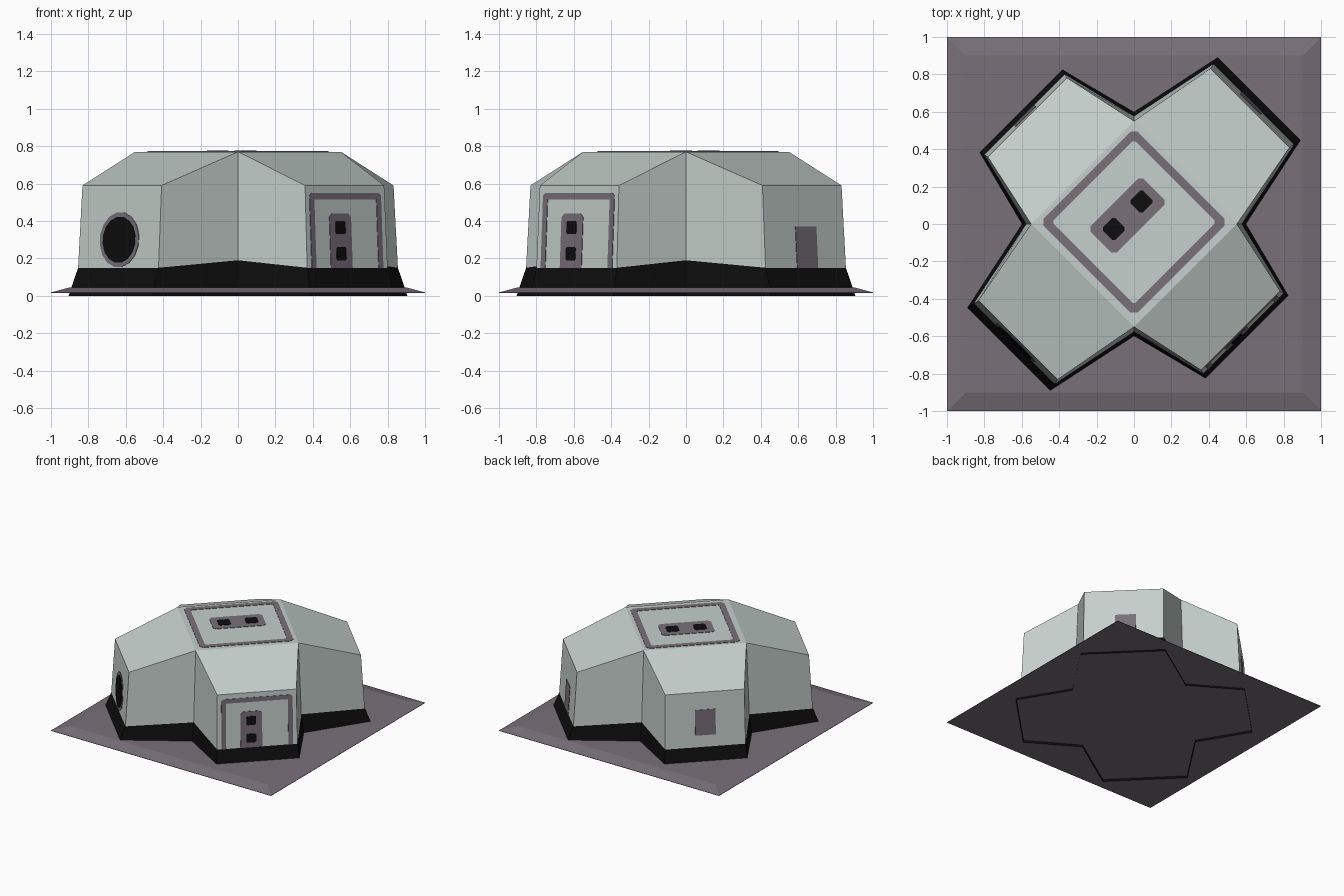
import bpy
import math

if "Cube" in bpy.data.objects:
    bpy.data.objects.remove(bpy.data.objects["Cube"])


def material(name, rgb):
    m = bpy.data.materials.new(name)
    m.diffuse_color = (*rgb, 1)
    m.use_nodes = True
    m.node_tree.nodes["Principled BSDF"].inputs["Base Color"].default_value = m.diffuse_color
    return m


WALL = material("pale grey green", (0.56, 0.63, 0.60))
TRIM = material("purple grey", (0.19, 0.16, 0.19))
BLACK = material("near black", (0.004, 0.004, 0.004))


def make(name, verts, faces, mat):
    me = bpy.data.meshes.new(name)
    me.from_pydata(verts, [], faces)
    me.materials.append(mat)
    me.update()
    ob = bpy.data.objects.new(name, me)
    bpy.context.collection.objects.link(ob)
    return ob


def polar(angle, along, side, z):
    a = math.radians(angle)
    c, s = math.cos(a), math.sin(a)
    return (along * c - side * s, along * s + side * c, z)


# Cross-shaped outline: four diagonal arms with a notch point between each pair
def cross(long_d, short_d, half_w, arm_z, notch_r, notch_z):
    pts = []
    for k in range(4):
        a = 45 + 90 * k
        d = short_d if k % 2 else long_d
        pts += [polar(a, d, -half_w, arm_z), polar(a, d, half_w, arm_z),
                polar(a + 45, notch_r, 0, notch_z)]
    return pts


def walls(rings):
    n = len(rings[0])
    verts = [p for r in rings for p in r]
    faces = [(j * n + i, j * n + (i + 1) % n, (j + 1) * n + (i + 1) % n, (j + 1) * n + i)
             for j in range(len(rings) - 1) for i in range(n)]
    return verts, faces


# Ground slab with sloping rim
def square(h, z):
    return [(-h, -h, z), (h, -h, z), (h, h, z), (-h, h, z)]


v, f = walls([square(1, 0.015), square(1, 0.018), square(0.9, 0.045)])
make("ground_slab", v, f + [(3, 2, 1, 0), (8, 9, 10, 11)], TRIM)

# Black flared skirt and the shell above it
sill = cross(0.905, 0.827, 0.304, 0.15, 0.575, 0.19)
v, f = walls([cross(0.96, 0.866, 0.32, 0.0, 0.605, 0.0),
              cross(0.945, 0.852, 0.312, 0.05, 0.597, 0.05), sill])
make("foundation_skirt", v, f, BLACK)

v, f = walls([sill, cross(0.877, 0.806, 0.299, 0.59, 0.55, 0.77)])
f += [tuple(12 + (3 * k + o) % 12 for o in (-1, 0, 1, 2)) for k in range(4)]  # arm roofs
f.append((14, 17, 20, 23))                                                   # flat top
make("building_shell", v, f, WALL)


# Thin plates: a flat outline, optionally with a hole, mapped onto a surface
def plate(name, place, outline, mat, lift=0.003, hole=None):
    n = len(outline)
    low = [place(u, w, -0.002) for u, w in outline]
    top = [place(u, w, lift) for u, w in outline]
    if hole:
        inner = [place(u, w, lift) for u, w in hole]
        inner_low = [place(u, w, -0.002) for u, w in hole]
        v, f = walls([low, top, inner, inner_low])
    else:
        v, f = walls([low, top])
        f.append(tuple(range(n, 2 * n)))
    return make(name, v, f, mat)


def rect(u0, u1, w0, w1, c=0.0):
    if c == 0:
        return [(u0, w0), (u1, w0), (u1, w1), (u0, w1)]
    return [(u0 + c, w0), (u1 - c, w0), (u1, w0 + c), (u1, w1 - c),
            (u1 - c, w1), (u0 + c, w1), (u0, w1 - c), (u0, w0 + c)]


def disc(r, z, n=16):
    return [(r * math.cos((i + .5) * math.tau / n), z + r * math.sin((i + .5) * math.tau / n))
            for i in range(n)]


def on_wall(angle, d_low, d_high):
    def place(u, z, lift):
        d = d_low + (d_high - d_low) * (z - 0.15) / 0.44
        return polar(angle, d + lift, u, z)
    return place


def on_roof(cx, cy):
    def place(u, w, lift):
        x, y, _ = polar(45, u, w, 0)
        return (cx + x, cy + y, 0.77 + lift)
    return place


ne, sw = on_wall(45, 0.905, 0.877), on_wall(225, 0.905, 0.877)
nw, se = on_wall(135, 0.827, 0.806), on_wall(315, 0.827, 0.806)

# Entrance: frame, door panel and two small panes
frame = [(0.235, 0.15), (0.27, 0.15), (0.27, 0.535), (0.255, 0.55), (-0.255, 0.55),
         (-0.27, 0.535), (-0.27, 0.15), (-0.235, 0.15), (-0.235, 0.515), (0.235, 0.515)]
plate("entrance_frame", se, frame, TRIM)
panel = [(-0.125, 0.15), (0.038, 0.15), (0.038, 0.42), (0.018, 0.44),
         (-0.105, 0.44), (-0.125, 0.42)]
plate("entrance_door", se, panel, TRIM)
for i, z in enumerate((0.19, 0.33)):
    plate(f"door_pane_{i + 1}", se, rect(-0.082, -0.008, z, z + 0.07, 0.008), BLACK, 0.006)

# Round window
plate("round_window_rim", sw, disc(0.148, 0.30), TRIM)
plate("round_window_glass", sw, disc(0.123, 0.30), BLACK, 0.006)

# Plain back door and hatch
plate("back_door", ne, rect(-0.066, 0.092, 0.15, 0.37), TRIM)
plate("side_hatch", nw, rect(-0.075, 0.08, 0.245, 0.45), TRIM)

# Roof border and vent
plate("roof_border", on_roof(0, 0.01), rect(-0.355, 0.355, -0.355, 0.355, 0.025), TRIM,
      hole=rect(-0.311, 0.311, -0.311, 0.311, 0.012))
plate("roof_vent", on_roof(-0.035, 0.045), rect(-0.2, 0.2, -0.1, 0.1, 0.02), TRIM)
for i, (x, y) in enumerate(((0.04, 0.12), (-0.108, -0.027))):
    plate(f"vent_hole_{i + 1}", on_roof(x, y), rect(-0.047, 0.047, -0.047, 0.047, 0.012),
          BLACK, 0.006)
